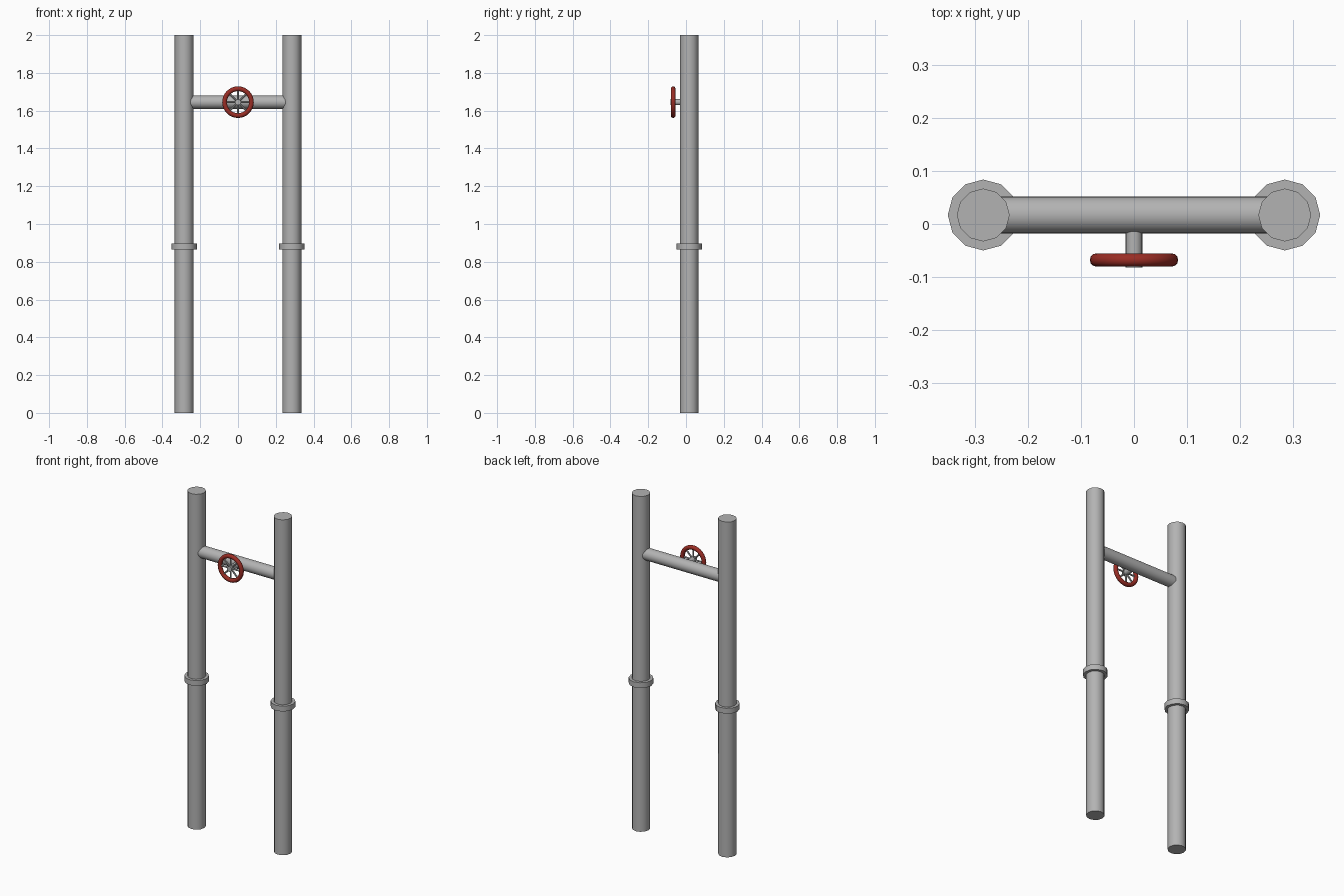
import bpy
import math
from mathutils import Vector

if "Cube" in bpy.data.objects:
    bpy.data.objects.remove(bpy.data.objects["Cube"], do_unlink=True)


def make_material(name, color):
    mat = bpy.data.materials.new(name)
    mat.use_nodes = True
    mat.diffuse_color = color
    mat.node_tree.nodes["Principled BSDF"].inputs["Base Color"].default_value = color
    return mat


steel = make_material("steel grey", (0.45, 0.45, 0.45, 1))
red = make_material("valve red", (0.32, 0.026, 0.018, 1))


def finish(name, mat):
    obj = bpy.context.object
    obj.name = name
    obj.data.materials.append(mat)
    bpy.ops.object.shade_smooth_by_angle(angle=math.radians(40))
    return obj


def rod(name, start, end, radius, sides):
    """Cylinder running from start to end."""
    start, end = Vector(start), Vector(end)
    axis = end - start
    bpy.ops.mesh.primitive_cylinder_add(
        vertices=sides, radius=radius, depth=axis.length,
        location=(start + end) / 2,
        rotation=axis.to_track_quat('Z', 'Y').to_euler())
    return finish(name, steel)


PIPE_X, PIPE_Y, BAR_Z = 0.285, 0.017, 1.645
WHEEL_Y, WHEEL_R = -0.068, 0.071

# Upright pipes with collars
for side, x in (("left", PIPE_X), ("right", -PIPE_X)):
    rod(side + "_pipe", (x, PIPE_Y, 0), (x, PIPE_Y, 2), 0.05, 12)
    rod(side + "_collar", (x, PIPE_Y, 0.865), (x, PIPE_Y, 0.897), 0.067, 12)

# Connecting pipe and valve stem
rod("cross_pipe", (-PIPE_X, PIPE_Y, BAR_Z), (PIPE_X, PIPE_Y, BAR_Z), 0.035, 24)
rod("valve_stem", (0, PIPE_Y, BAR_Z), (0, -0.082, BAR_Z), 0.016, 16)

# Handwheel rim
bpy.ops.mesh.primitive_torus_add(
    major_radius=WHEEL_R, minor_radius=0.0125, major_segments=32, minor_segments=12,
    location=(0, WHEEL_Y, BAR_Z), rotation=(math.pi / 2, 0, 0))
finish("wheel_rim", red)

# Spokes crossing the hub
for i in range(4):
    a = i * math.pi / 4
    reach = Vector((math.cos(a), 0, math.sin(a))) * WHEEL_R
    hub = Vector((0, WHEEL_Y, BAR_Z))
    rod(f"wheel_spoke_{i + 1}", hub - reach, hub + reach, 0.005, 8)
